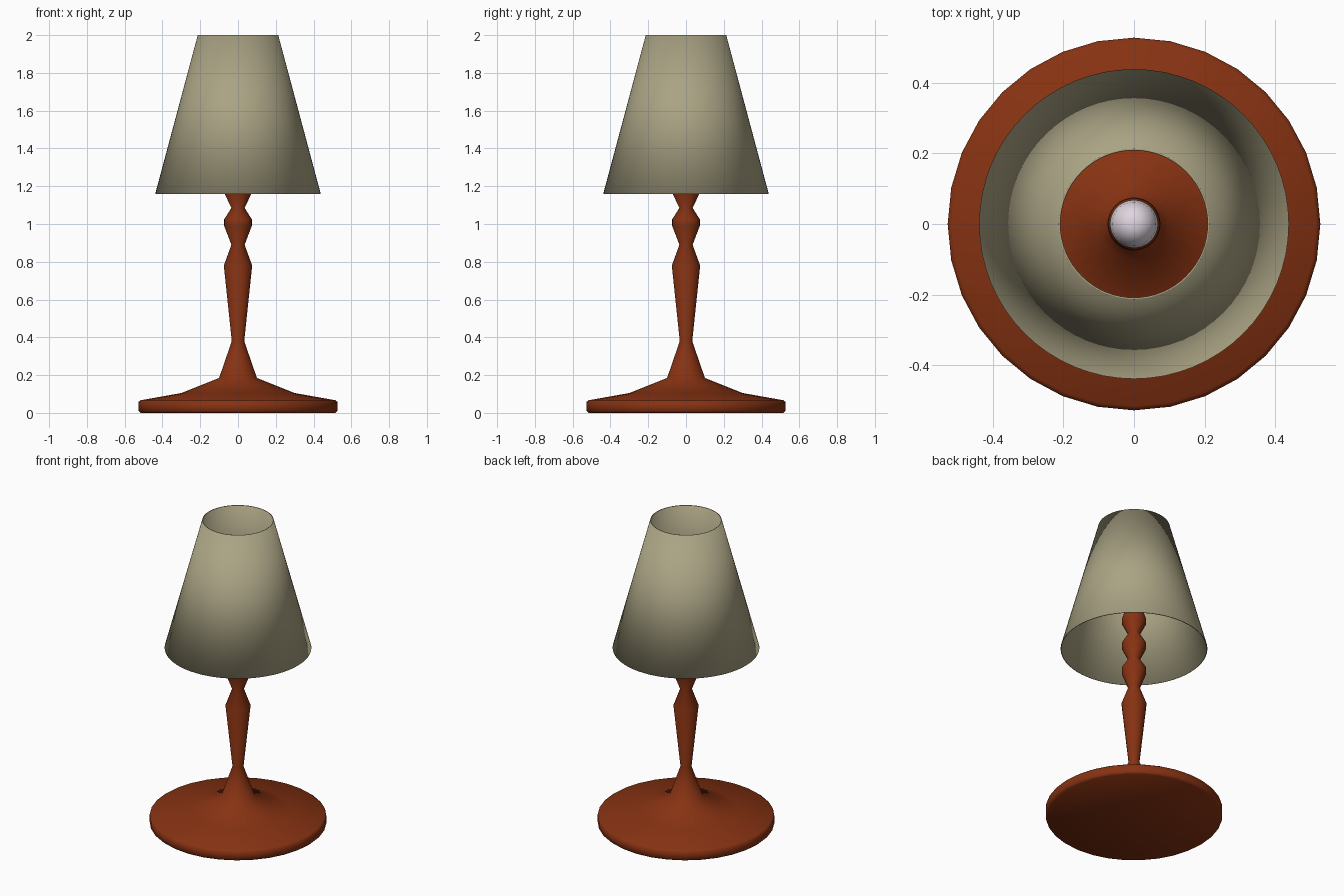
import bpy, bmesh, math

cube = bpy.data.objects.get("Cube")
if cube:
    bpy.data.objects.remove(cube, do_unlink=True)


def material(name, rgb):
    m = bpy.data.materials.new(name)
    m.use_nodes = True
    m.diffuse_color = (*rgb, 1)
    m.node_tree.nodes["Principled BSDF"].inputs["Base Color"].default_value = (*rgb, 1)
    return m


def lathe(name, profile, sides, mat, closed=True, smooth=60):
    """Turn a (radius, height) profile, listed bottom to top, around z."""
    bm = bmesh.new()
    rings = []
    for r, z in profile:
        angles = [2 * math.pi * i / sides for i in range(sides)]
        rings.append([bm.verts.new((r * math.cos(a), r * math.sin(a), z)) for a in angles])
    for low, high in zip(rings, rings[1:]):
        for i in range(sides):
            j = (i + 1) % sides
            bm.faces.new((low[i], low[j], high[j], high[i]))
    if closed:
        bm.faces.new(rings[0][::-1])
        bm.faces.new(rings[-1])
    mesh = bpy.data.meshes.new(name)
    bm.to_mesh(mesh)
    bm.free()
    mesh.materials.append(mat)
    obj = bpy.data.objects.new(name, mesh)
    bpy.context.collection.objects.link(obj)
    bpy.ops.object.select_all(action='DESELECT')
    obj.select_set(True)
    bpy.context.view_layer.objects.active = obj
    bpy.ops.object.shade_smooth_by_angle(angle=math.radians(smooth))
    return obj


wood = material("red brown wood", (0.24, 0.032, 0.006))
fabric = material("beige fabric", (0.40, 0.365, 0.23))
glass = material("pale bulb glass", (0.74, 0.66, 0.73))

# Turned base and stem, with a row of beads at the top
stem = [(0.515, 0), (0.527, 0.01), (0.527, 0.058), (0.515, 0.067),
        (0.30, 0.105), (0.10, 0.185), (0.033, 0.38), (0.075, 0.78),
        (0.035, 0.89), (0.073, 0.99), (0.073, 1.025), (0.035, 1.085),
        (0.073, 1.165), (0.073, 1.195), (0.035, 1.26),
        (0.073, 1.335), (0.073, 1.36), (0.05, 1.43)]
lathe("base_and_stem", stem, 32, wood)

# Rounded bulb standing on the stem
bulb = [(0.035, 1.43), (0.04, 1.47), (0.062, 1.52), (0.068, 1.56),
        (0.062, 1.60), (0.04, 1.635), (0.015, 1.645)]
lathe("bulb", bulb, 32, glass)

# Thin open shade
shade = lathe("shade", [(0.438, 1.16), (0.213, 2.0)], 64, fabric, closed=False)
wall = shade.modifiers.new("wall", 'SOLIDIFY')
wall.thickness = 0.005
wall.offset = -1
